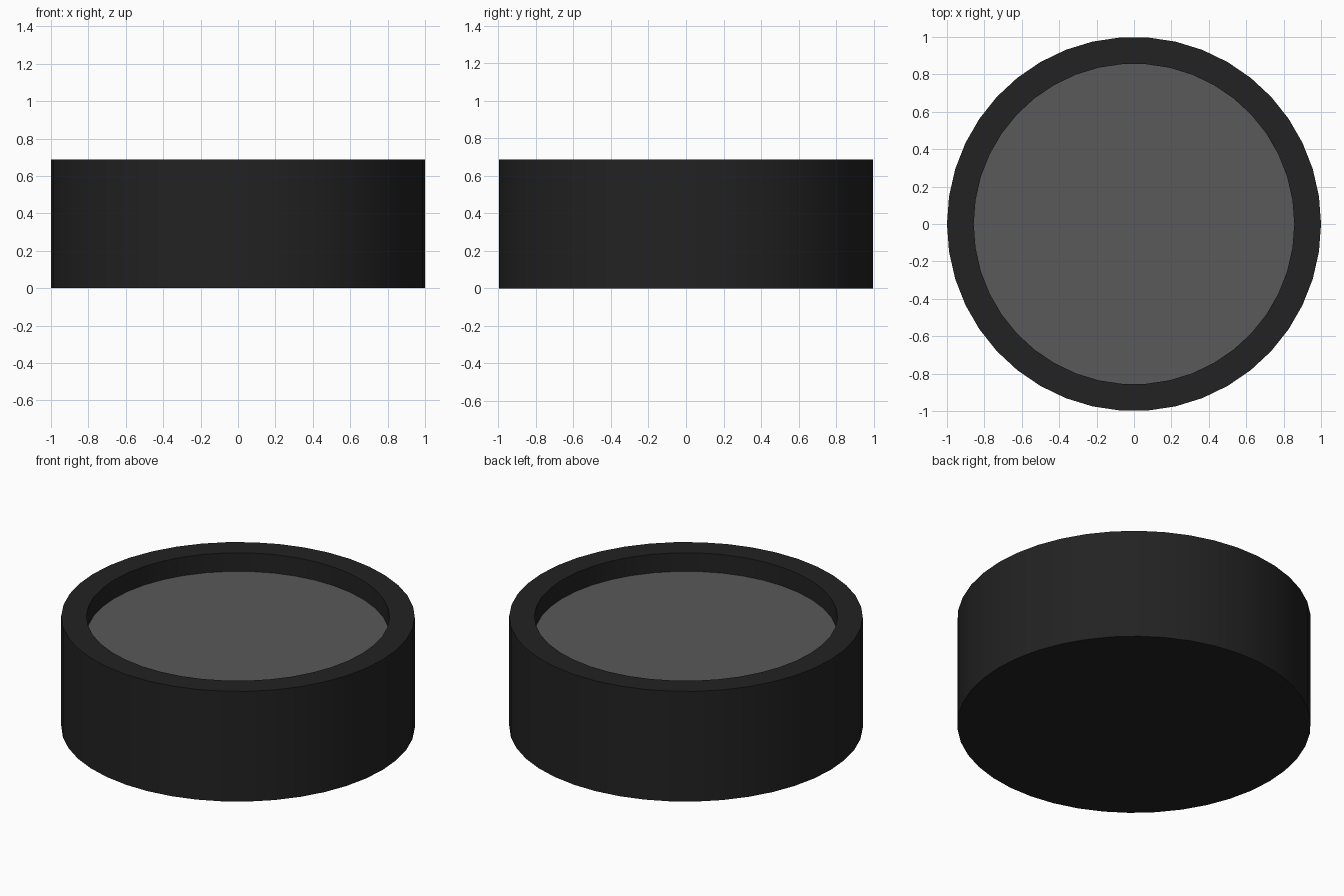
import bpy, bmesh, math
from mathutils import Vector

if "Cube" in bpy.data.objects:
    bpy.data.objects.remove(bpy.data.objects["Cube"])

SIDES = 42
OUTER_R, INNER_R = 1.0, 0.857
HEIGHT, FLOOR_Z = 0.688, 0.572


def material(name, v):
    m = bpy.data.materials.new(name)
    m.diffuse_color = (v, v, v, 1)
    m.use_nodes = True
    m.node_tree.nodes["Principled BSDF"].inputs["Base Color"].default_value = m.diffuse_color
    return m


def ring(bm, radius, z):
    return [bm.verts.new((radius * math.cos(2 * math.pi * i / SIDES),
                          radius * math.sin(2 * math.pi * i / SIDES), z))
            for i in range(SIDES)]


# Round housing: outer wall, flat rim, recess wall, closed base and recessed floor
bm = bmesh.new()
profile = [(OUTER_R, 0), (OUTER_R, HEIGHT), (INNER_R, HEIGHT), (INNER_R, FLOOR_Z)]
rings = [ring(bm, r, z) for r, z in profile]
for a, b in zip(rings, rings[1:]):
    for i in range(SIDES):
        j = (i + 1) % SIDES
        bm.faces.new((a[i], a[j], b[j], b[i]))
bm.faces.new(rings[0][::-1])
floor = bm.faces.new(rings[-1])
floor.material_index = 1
bm.normal_update()

mesh = bpy.data.meshes.new("round_housing")
bm.to_mesh(mesh)
bm.free()
mesh.materials.append(material("dark_casing", 0.016))
mesh.materials.append(material("grey_floor", 0.1))
housing = bpy.data.objects.new("round_housing", mesh)
bpy.context.collection.objects.link(housing)

# Smooth walls with crisp rim edges
bpy.context.view_layer.objects.active = housing
housing.select_set(True)
bpy.ops.object.shade_smooth_by_angle(angle=math.radians(30))
